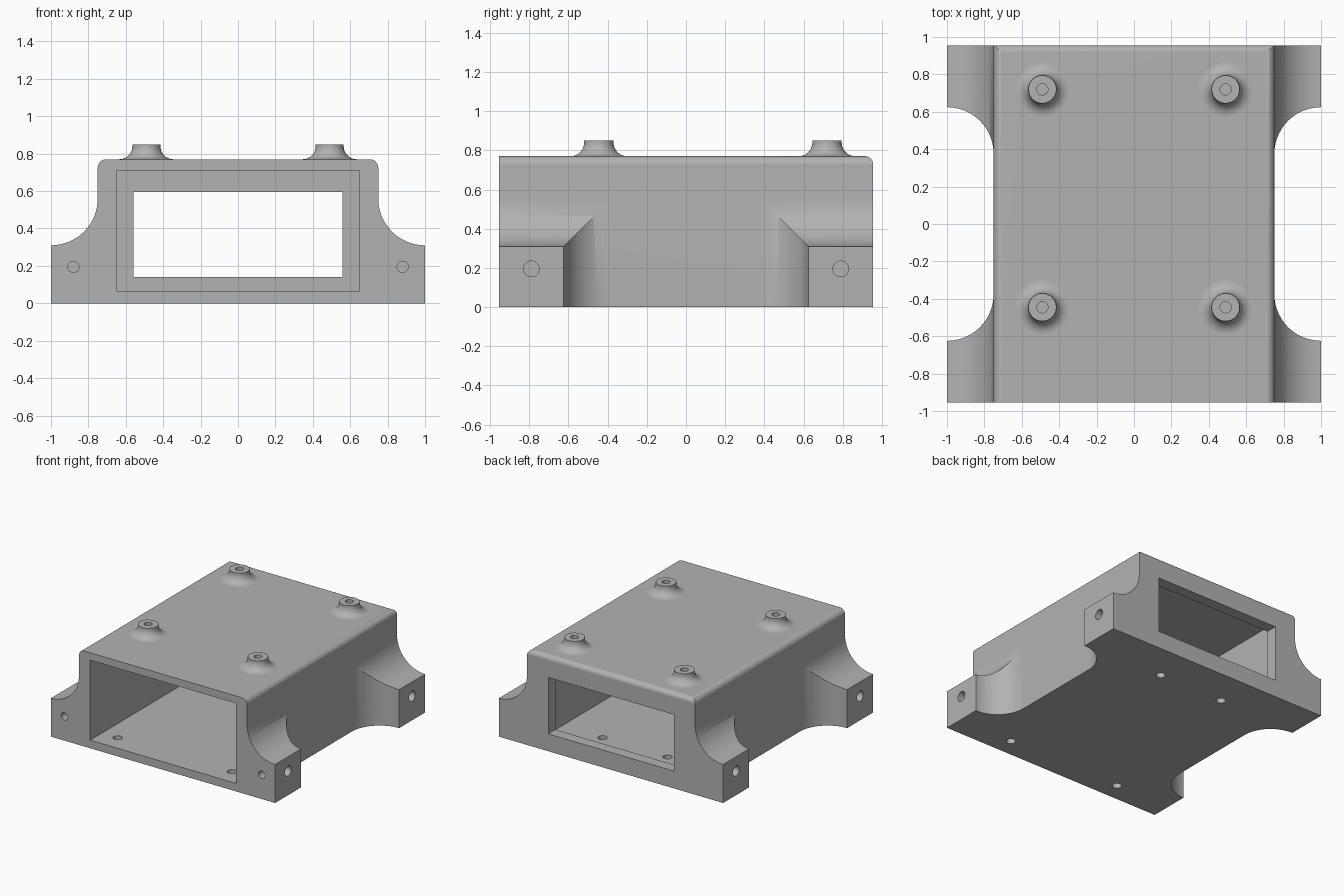
import bpy, bmesh
from math import pi, sin, cos, radians
from mathutils import Matrix, Vector

if "Cube" in bpy.data.objects:
    bpy.data.objects.remove(bpy.data.objects["Cube"], do_unlink=True)

grey = bpy.data.materials.new("plain grey")
grey.use_nodes = True
colour = (0.45, 0.45, 0.45, 1)
grey.diffuse_color = colour
grey.node_tree.nodes["Principled BSDF"].inputs["Base Color"].default_value = colour

HALF_Y, WALL_X, TOP, EAR_TOP, FILLET = 0.955, 0.75, 0.77, 0.31, 0.25


def arc(cx, cy, r, start, end, steps=20):
    angles = [radians(start + (end - start) * i / steps) for i in range(steps + 1)]
    return [(cx + r * cos(a), cy + r * sin(a)) for a in angles]


def finish(bm, name):
    bmesh.ops.recalc_face_normals(bm, faces=bm.faces)
    mesh = bpy.data.meshes.new(name)
    bm.to_mesh(mesh)
    bm.free()
    ob = bpy.data.objects.new(name, mesh)
    bpy.context.collection.objects.link(ob)
    mesh.materials.append(grey)
    return ob


def prism(name, outline, place, low, high):
    """Extrude a closed outline; place maps (u, v, depth) to a 3D point."""
    bm = bmesh.new()
    face = bm.faces.new([bm.verts.new(place(u, v, low)) for u, v in outline])
    moved = bmesh.ops.extrude_face_region(bm, geom=[face])["geom"]
    step = Vector(place(0, 0, high)) - Vector(place(0, 0, low))
    bmesh.ops.translate(bm, vec=step, verts=[g for g in moved if isinstance(g, bmesh.types.BMVert)])
    return finish(bm, name)


def box(name, low, high):
    bm = bmesh.new()
    bmesh.ops.create_cube(bm, size=1)
    for v in bm.verts:
        v.co = [h if c > 0 else l for c, l, h in zip(v.co, low, high)]
    return finish(bm, name)


def drill(name, centre, radius, length, axis):
    turn = {"X": Matrix.Rotation(pi / 2, 4, "Y"), "Y": Matrix.Rotation(pi / 2, 4, "X"),
            "Z": Matrix.Identity(4)}[axis]
    bm = bmesh.new()
    bmesh.ops.create_cone(bm, cap_ends=True, segments=32, radius1=radius, radius2=radius,
                          depth=length, matrix=Matrix.Translation(centre) @ turn)
    return finish(bm, name)


def combine(ob, other, operation="DIFFERENCE"):
    mod = ob.modifiers.new("cut", "BOOLEAN")
    mod.operation, mod.solver, mod.object = operation, "EXACT", other
    bpy.context.view_layer.objects.active = ob
    bpy.ops.object.modifier_apply(modifier=mod.name)
    bpy.data.objects.remove(other, do_unlink=True)


def smooth(ob):
    bpy.ops.object.select_all(action="DESELECT")
    ob.select_set(True)
    bpy.context.view_layer.objects.active = ob
    bpy.ops.object.shade_smooth_by_angle(angle=radians(30))
    mod = ob.modifiers.new("flat panels", "WEIGHTED_NORMAL")
    mod.keep_sharp = True


# Housing: front profile with flared ears, rounded along the top
right = [(1, 0), (1, EAR_TOP)]
right += arc(1, EAR_TOP + FILLET, FILLET, 270, 180)
right += arc(WALL_X - 0.045, TOP - 0.045, 0.045, 0, 90, 8)
profile = right + [(-x, z) for x, z in reversed(right)]
housing = prism("housing", profile, lambda u, v, d: (u, d, v), -HALF_Y, HALF_Y)

# Rounded rear top edge
side = [(-1.2, -0.2), (HALF_Y + 0.1, -0.2), (HALF_Y + 0.1, TOP - 0.04), (HALF_Y, TOP - 0.04)]
rear = [(HALF_Y, TOP - 0.04)] + arc(HALF_Y - 0.04, TOP - 0.04, 0.04, 0, 90, 8)[1:]
rear += [(HALF_Y - 0.04, TOP + 0.1), (HALF_Y + 0.1, TOP + 0.1), (HALF_Y + 0.1, TOP - 0.04)]
combine(housing, prism("rear_round", rear, lambda u, v, d: (d, u, v), -1.2, 1.2))

# Scooped waists between the ears
for s in (1, -1):
    scoop = arc(1, 0.375, FILLET - 0.0005, 90, 180) + arc(1, -0.375, FILLET - 0.0005, 180, 270)
    scoop += [(1.2, -0.6245), (1.2, 0.6245)]
    scoop = [(s * x, y) for x, y in scoop]
    combine(housing, prism("scoop", scoop, lambda u, v, d: (u, v, d), -0.1, 1))

# Cavity open at the front, smaller window at the rear
combine(housing, box("cavity", (-0.65, -1.2, 0.065), (0.65, HALF_Y - 0.09, 0.71)))
combine(housing, box("window", (-0.56, 0.7, 0.14), (0.56, 1.2, 0.595)))

# Screw holes in ears, floor and roof
boss_spots = [(x, y) for x in (-0.49, 0.49) for y in (-0.445, 0.72)]
for s in (1, -1):
    combine(housing, drill("front_hole", (s * 0.88, -HALF_Y, 0.195), 0.03, 0.24, "Y"))
    for y in (-0.79, 0.79):
        combine(housing, drill("side_hole", (s, y, 0.195), 0.04, 0.4, "X"))
    for x, y in ((0.29, 0.65), (0.51, -0.805)):
        combine(housing, drill("floor_hole", (s * x, y, 0), 0.035, 0.3, "Z"))
for x, y in boss_spots:
    combine(housing, drill("roof_hole", (x, y, TOP), 0.03, 0.08, "Z"))
smooth(housing)

# Flared screw bosses on the roof
flare = [(r, z) for r, z in arc(0.145, TOP + 0.07, 0.07, 270, 180, 10)]
section = flare + [(0.075, TOP + 0.08), (0.03, TOP + 0.08), (0.03, TOP)]
for i, (x, y) in enumerate(boss_spots):
    bm = bmesh.new()
    verts = [bm.verts.new((r, 0, z)) for r, z in section]
    edges = [bm.edges.new(pair) for pair in zip(verts, verts[1:])]
    bmesh.ops.spin(bm, geom=verts + edges, cent=(0, 0, 0), axis=(0, 0, 1),
                   angle=2 * pi, steps=40, use_merge=True)
    bmesh.ops.remove_doubles(bm, verts=bm.verts, dist=0.0001)
    bmesh.ops.recalc_face_normals(bm, faces=bm.faces)
    top = max(bm.faces, key=lambda f: f.calc_center_median().z)
    if top.normal.z < 0:
        bmesh.ops.reverse_faces(bm, faces=bm.faces)
    bmesh.ops.translate(bm, vec=(x, y, 0), verts=bm.verts)
    mesh = bpy.data.meshes.new("boss")
    bm.to_mesh(mesh)
    bm.free()
    mesh.materials.append(grey)
    boss = bpy.data.objects.new(f"screw_boss_{i + 1}", mesh)
    bpy.context.collection.objects.link(boss)
    smooth(boss)
